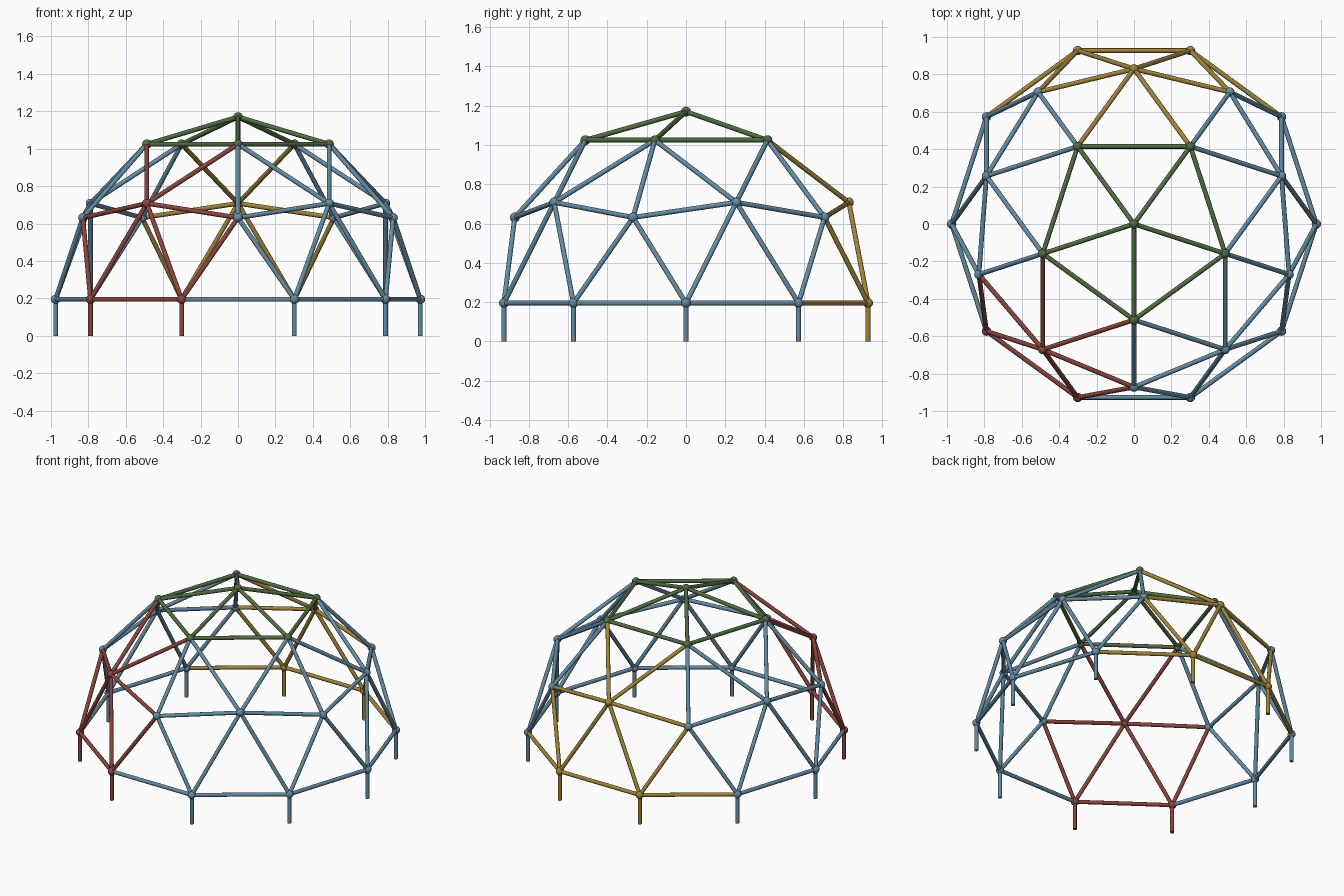
import bpy, bmesh
from math import radians, sin, cos, atan
from mathutils import Vector, Matrix

if "Cube" in bpy.data.objects:
    bpy.data.objects.remove(bpy.data.objects["Cube"])

R, BASE = 0.975, 0.195             # dome radius, height of the base ring
HUB, STRUT, LEG = 0.025, 0.0125, 0.0125


def srgb(*rgb):
    return [((c / 255 + 0.055) / 1.055) ** 2.4 for c in rgb] + [1.0]


COLOURS = {"blue": srgb(102, 140, 163), "green": srgb(82, 108, 68),
           "gold": srgb(160, 132, 58), "red": srgb(140, 68, 62)}
mats = {}
for name, col in COLOURS.items():
    mats[name] = bpy.data.materials.new(name + " paint")
    mats[name].diffuse_color = col


def ring(polar, start, count):
    """Points on the sphere at one polar angle."""
    out = []
    for k in range(count):
        a = radians(start + 360 / count * k)
        out.append(Vector((R * sin(polar) * cos(a), R * sin(polar) * sin(a),
                           BASE + R * cos(polar))))
    return out


# Nodes of a two-frequency geodesic dome, ring by ring
p = atan(2)                        # polar angle of the icosahedron's upper ring
nodes = (ring(0, 0, 1) + ring(p / 2, -90, 5) + ring(p, -90, 5)
         + ring(radians(58.2825), -54, 5) + ring(radians(90), 0, 10))
edges = [(a, b) for i, a in enumerate(nodes) for b in nodes[i + 1:]
         if (a - b).length < 0.7 * R]


def zone(a, b):
    """Colour zone of a strut (or of a node when a is b)."""
    m = (a + b) / 2
    if m.z > 1.0:
        return "green"
    if max(a.y, b.y) > 0.8:
        return "gold"
    if m.x < -0.1 and m.y < -0.35:
        return "red"
    return "blue"


parts = {}


def mesh_for(part, colour):
    return parts.setdefault((part, colour), bmesh.new())


def rod(bm, a, b, radius):
    d = b - a
    mat = Matrix.Translation((a + b) / 2) @ d.to_track_quat('Z', 'Y').to_matrix().to_4x4()
    bmesh.ops.create_cone(bm, cap_ends=True, segments=12, radius1=radius,
                          radius2=radius, depth=d.length, matrix=mat)


# Struts
for a, b in edges:
    rod(mesh_for("struts", zone(a, b)), a, b, STRUT)

# Hubs, and legs under the base ring
for n in nodes:
    c = zone(n, n)
    bmesh.ops.create_uvsphere(mesh_for("hubs", c), u_segments=16, v_segments=10,
                              radius=HUB, matrix=Matrix.Translation(n))
    if n.z < BASE + 0.01:
        rod(mesh_for("legs", c), Vector((n.x, n.y, 0)), n, LEG)

# One object per part and colour
for (part, colour), bm in parts.items():
    for f in bm.faces:
        f.smooth = len(f.verts) <= 4
    for e in bm.edges:
        if any(len(f.verts) > 4 for f in e.link_faces):
            e.smooth = False
    me = bpy.data.meshes.new(f"{colour}_{part}")
    bm.to_mesh(me)
    bm.free()
    me.materials.append(mats[colour])
    bpy.context.collection.objects.link(bpy.data.objects.new(f"{colour}_{part}", me))

for m in bpy.data.materials:
    if m.users and not m.is_grease_pencil:
        m.use_nodes = True
        m.node_tree.nodes["Principled BSDF"].inputs["Base Color"].default_value = m.diffuse_color
